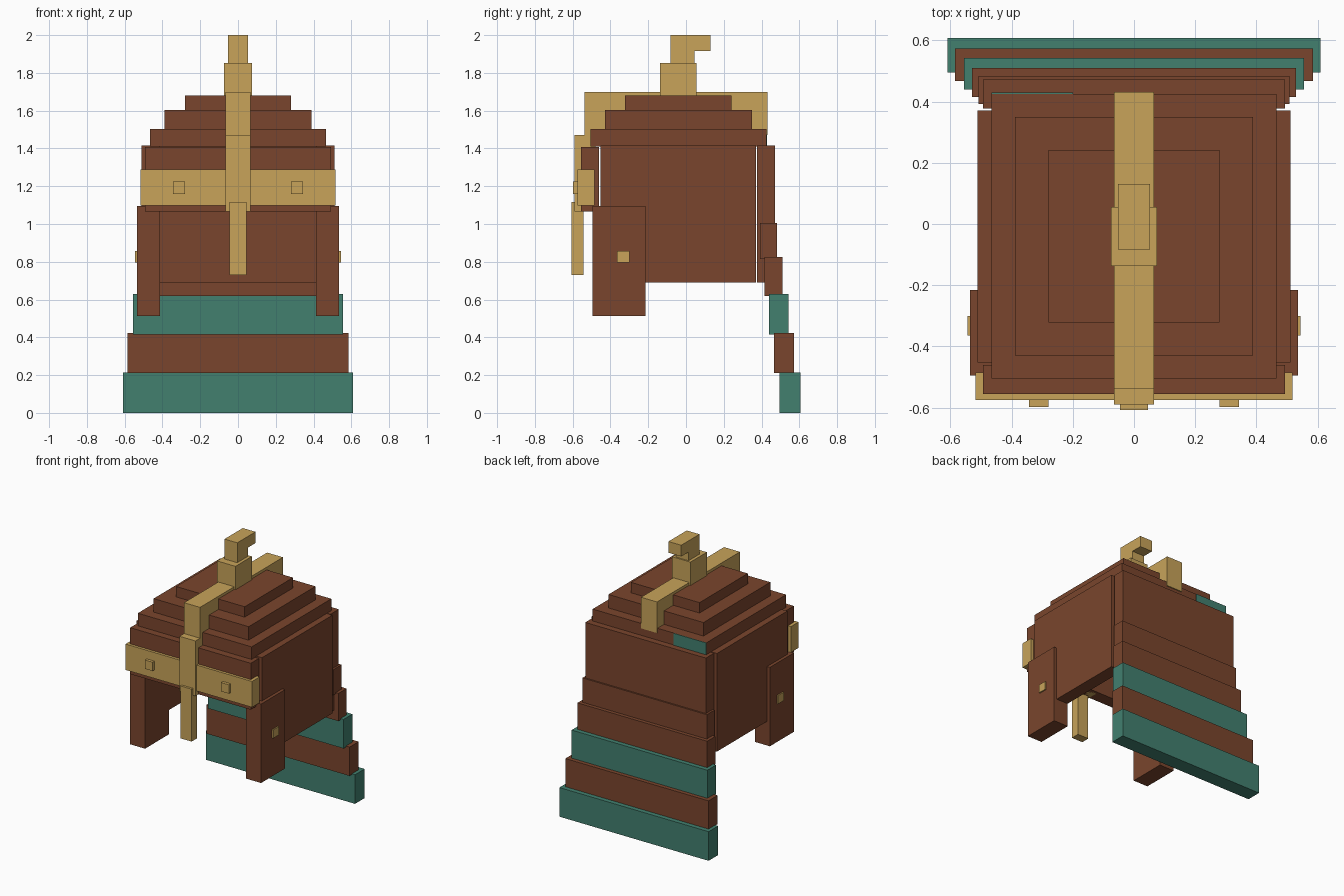
import bpy

cube = bpy.data.objects.get("Cube")
if cube:
    bpy.data.objects.remove(cube, do_unlink=True)


def material(name, rgb):
    m = bpy.data.materials.new(name)
    m.use_nodes = True
    m.diffuse_color = (*rgb, 1)
    bsdf = next(n for n in m.node_tree.nodes if n.type == 'BSDF_PRINCIPLED')
    bsdf.inputs["Base Color"].default_value = (*rgb, 1)
    return m


BROWN = material("brown", (0.195, 0.060, 0.026))
GOLD = material("gold", (0.578, 0.371, 0.102))
TEAL = material("teal", (0.054, 0.216, 0.159))


def box(name, mat, x, y, z):
    """Box from (min, max) ranges; a single x number means a half width."""
    if not isinstance(x, tuple):
        x = (-x, x)
    verts = [(a, b, c) for a in x for b in y for c in z]
    faces = [(0, 1, 3, 2), (4, 6, 7, 5), (0, 4, 5, 1),
             (2, 3, 7, 6), (0, 2, 6, 4), (1, 5, 7, 3)]
    me = bpy.data.meshes.new(name)
    me.from_pydata(verts, [], faces)
    me.materials.append(mat)
    ob = bpy.data.objects.new(name, me)
    bpy.context.collection.objects.link(ob)
    return ob


def pair(name, mat, x, y, z):
    """Matching boxes on the left (+x) and right (-x)."""
    box("left_" + name, mat, x, y, z)
    box("right_" + name, mat, (-x[1], -x[0]), y, z)


# Stepped dome
box("dome_lower_step", BROWN, 0.465, (-0.505, 0.425), (1.41, 1.503))
box("dome_middle_step", BROWN, 0.388, (-0.43, 0.35), (1.503, 1.603))
box("dome_top_step", BROWN, 0.28, (-0.322, 0.242), (1.603, 1.68))
box("dome_back_patch", TEAL, (-0.465, -0.20), (0.425, 0.429), (1.414, 1.503))

# Hollow shell: side walls, brow plate, cheek guards
pair("side_wall", BROWN, (0.415, 0.512), (-0.452, 0.37), (0.69, 1.415))
box("brow_plate", BROWN, 0.493, (-0.555, -0.46), (1.065, 1.408))
pair("cheek_guard", BROWN, (0.413, 0.535), (-0.495, -0.215), (0.512, 1.095))
pair("cheek_rivet", GOLD, (0.535, 0.544), (-0.365, -0.3), (0.795, 0.857))

# Back panel and flared neck guard
box("back_panel", BROWN, 0.493, (0.377, 0.472), (0.69, 1.415))
neck_plates = [
    (BROWN, 0.508, (0.392, 0.483), (0.815, 1.005)),
    (BROWN, 0.53, (0.415, 0.51), (0.62, 0.825)),
    (TEAL, 0.555, (0.44, 0.543), (0.415, 0.63)),
    (BROWN, 0.585, (0.467, 0.573), (0.21, 0.423)),
    (TEAL, 0.61, (0.495, 0.607), (0.0, 0.215)),
]
for i, (mat, x, y, z) in enumerate(neck_plates, 1):
    box(f"neck_plate_{i}", mat, x, y, z)

# Gold brow band, studs and nose guard
box("brow_band", GOLD, 0.517, (-0.575, -0.485), (1.097, 1.288))
pair("brow_stud", GOLD, (0.28, 0.343), (-0.597, -0.57), (1.16, 1.225))
box("front_ridge", GOLD, 0.065, (-0.59, -0.48), (1.065, 1.472))
box("nose_guard", GOLD, 0.046, (-0.607, -0.543), (0.73, 1.117))

# Gold crest ridge and hooked finial
box("crest_ridge", GOLD, 0.065, (-0.537, 0.432), (1.47, 1.70))
box("finial_base", GOLD, 0.075, (-0.137, 0.055), (1.66, 1.853))
box("finial_post", GOLD, 0.052, (-0.083, 0.045), (1.853, 2.0))
box("finial_hook", GOLD, 0.052, (0.045, 0.13), (1.917, 2.0))
